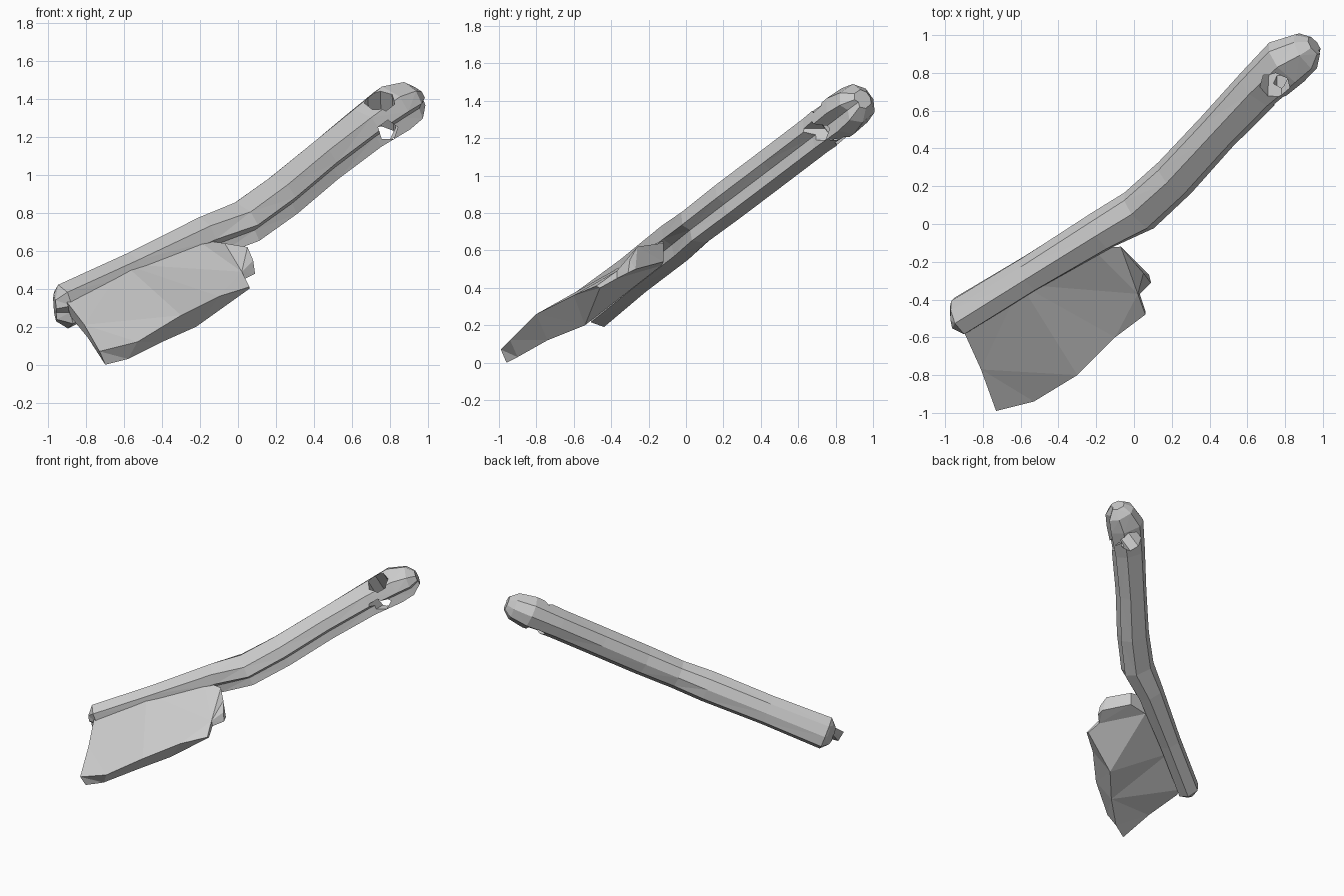
import bpy, bmesh
from mathutils import Vector

if "Cube" in bpy.data.objects:
    bpy.data.objects.remove(bpy.data.objects["Cube"])

NORMAL = Vector((-0.03, -0.58, 0.81)).normalized()


def on_plane(x, y):
    """Point on the tilted mid-plane of the tool."""
    return Vector((x, y, 0.69 + 0.72 * y + 0.04 * x))


def loft(name, rings):
    """Closed flat-shaded solid through rings of equal point count."""
    bm = bmesh.new()
    loops = [[bm.verts.new(p) for p in ring] for ring in rings]
    n = len(loops[0])
    for a, b in zip(loops, loops[1:]):
        for i in range(n):
            j = (i + 1) % n
            bm.faces.new((a[i], a[j], b[j], b[i]))
    bm.faces.new(loops[0][::-1])
    bm.faces.new(loops[-1])
    bm.normal_update()
    bmesh.ops.triangulate(bm, faces=bm.faces[:])
    bmesh.ops.recalc_face_normals(bm, faces=bm.faces[:])
    if bm.calc_volume(signed=True) < 0:
        bmesh.ops.reverse_faces(bm, faces=bm.faces[:])
    mesh = bpy.data.meshes.new(name)
    bm.to_mesh(mesh)
    bm.free()
    ob = bpy.data.objects.new(name, mesh)
    bpy.context.collection.objects.link(ob)
    return ob


def cut(target, centre, axis, radius, depth, sides):
    """Cut a faceted hole along an axis."""
    bpy.ops.mesh.primitive_cylinder_add(
        vertices=sides, radius=radius, depth=depth, location=centre,
        rotation=axis.to_track_quat('Z', 'Y').to_euler())
    cutter = bpy.context.object
    cutter.hide_render = True
    mod = target.modifiers.new("hole", 'BOOLEAN')
    mod.operation = 'DIFFERENCE'
    mod.solver = 'EXACT'
    mod.object = cutter
    bpy.ops.object.select_all(action='DESELECT')
    bpy.context.view_layer.objects.active = target
    target.select_set(True)
    bpy.ops.object.modifier_apply(modifier=mod.name)
    bpy.data.objects.remove(cutter, do_unlink=True)


# Handle and spine: one bent bar (x, y, half width, half thickness)
stations = [
    (-0.965, -0.49, 0.055, 0.07), (-0.92, -0.485, 0.085, 0.12),
    (-0.55, -0.26, 0.085, 0.11), (-0.17, -0.03, 0.10, 0.115),
    (0.03, 0.075, 0.12, 0.105), (0.22, 0.25, 0.115, 0.11),
    (0.44, 0.49, 0.11, 0.11), (0.66, 0.72, 0.12, 0.11),
    (0.81, 0.86, 0.135, 0.12), (0.91, 0.915, 0.105, 0.10),
    (0.955, 0.945, 0.05, 0.05)]
# Cross-section with a shallow groove on the blade side
section = [(1, 0.4), (0.5, 1), (-0.5, 1), (-0.95, 0.45), (-0.72, 0),
           (-1, -0.5), (-0.4, -1), (0.6, -0.9), (1, -0.3)]
centres = [on_plane(x, y) for x, y, w, h in stations]
rings = []
for i, (x, y, w, h) in enumerate(stations):
    along = centres[min(i + 1, len(centres) - 1)] - centres[max(i - 1, 0)]
    side = NORMAL.cross(along).normalized()
    rings.append([centres[i] + side * s * w + NORMAL * n * h for s, n in section])
handle = loft("handle_and_spine", rings)

# Hanging hole, plus the opening that breaks out through the side of the head
cut(handle, Vector((0.75, 0.80, 1.30)), NORMAL, 0.082, 0.6, 7)
cut(handle, Vector((0.79, 0.69, 1.235)), Vector((0, 1, 0)), 0.055, 0.24, 5)

# Blade: upper outline and the undercut lower outline
upper = [(-0.91, -0.55, 0.34), (-0.81, -0.77, 0.21), (-0.73, -0.99, 0.07),
         (-0.53, -0.94, 0.12), (-0.30, -0.80, 0.26), (-0.10, -0.60, 0.36),
         (0.06, -0.48, 0.41), (0.02, -0.37, 0.49), (0.08, -0.30, 0.55),
         (0.05, -0.26, 0.62), (-0.07, -0.12, 0.64), (-0.22, -0.13, 0.66),
         (-0.60, -0.32, 0.53), (-0.88, -0.50, 0.38)]
lower = [(-0.88, -0.55, 0.25), (-0.79, -0.77, 0.14), (-0.70, -0.96, 0.0),
         (-0.58, -0.90, 0.03), (-0.40, -0.74, 0.12), (-0.22, -0.54, 0.20),
         (0.06, -0.46, 0.40), (0.03, -0.37, 0.45), (0.09, -0.31, 0.48),
         (0.08, -0.27, 0.50), (-0.07, -0.12, 0.54), (-0.22, -0.13, 0.52),
         (-0.60, -0.32, 0.40), (-0.87, -0.50, 0.27)]
loft("blade", [lower, upper])
